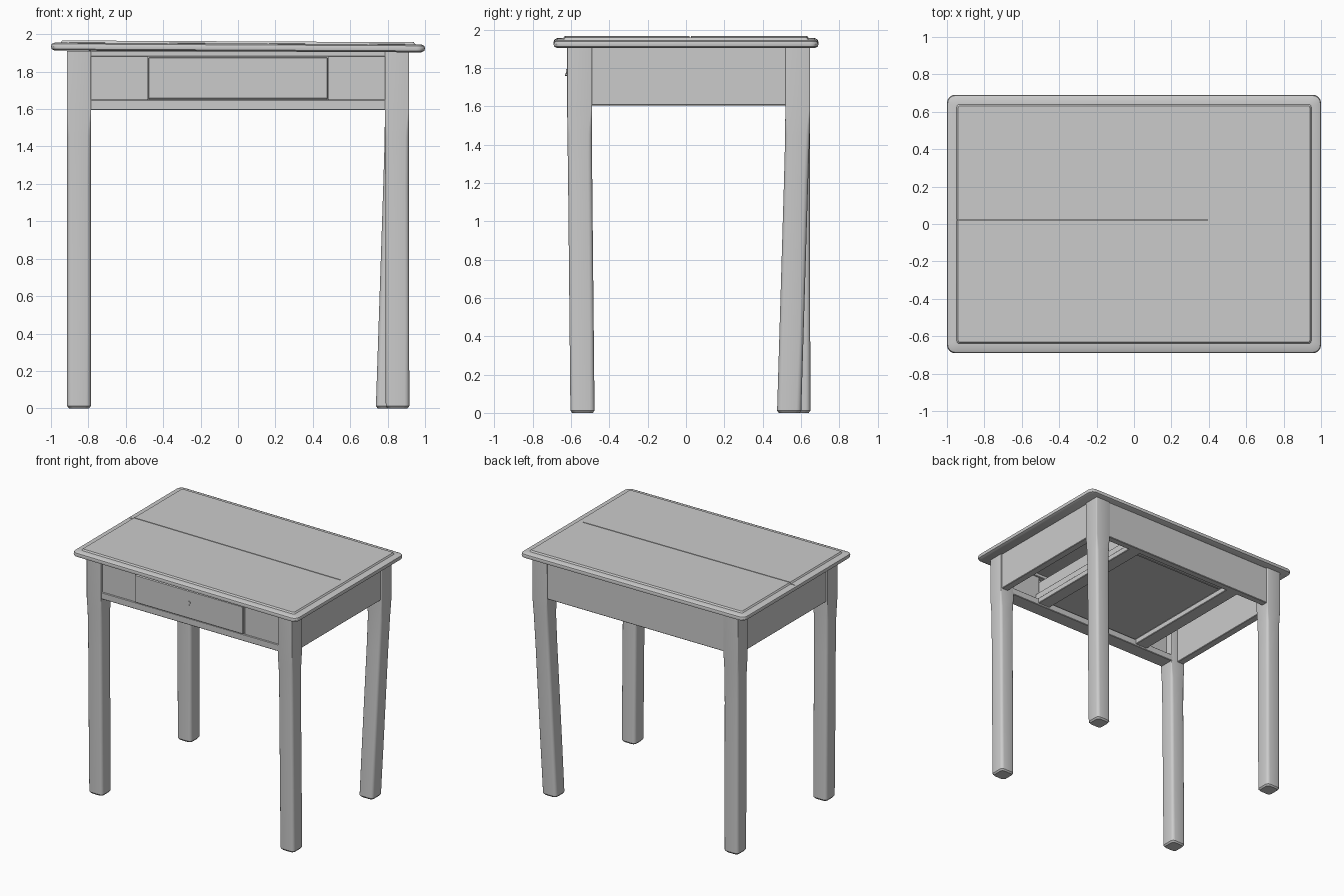
import bpy, bmesh, math
from mathutils import Vector

if "Cube" in bpy.data.objects:
    bpy.data.objects.remove(bpy.data.objects["Cube"])


def finish(name, bm, smooth=False):
    bmesh.ops.recalc_face_normals(bm, faces=bm.faces)
    mesh = bpy.data.meshes.new(name)
    bm.to_mesh(mesh)
    bm.free()
    ob = bpy.data.objects.new(name, mesh)
    bpy.context.collection.objects.link(ob)
    if smooth:
        bpy.ops.object.select_all(action='DESELECT')
        ob.select_set(True)
        bpy.context.view_layer.objects.active = ob
        bpy.ops.object.shade_smooth_by_angle(angle=math.radians(35))
    return ob


def box(name, x, y, z, bevel=0.004):
    bm = bmesh.new()
    bmesh.ops.create_cube(bm, size=1)
    for v in bm.verts:
        v.co = Vector([(a + b) / 2 + c * (b - a) for (a, b), c in zip((x, y, z), v.co)])
    if bevel:
        bmesh.ops.bevel(bm, geom=bm.edges[:], offset=bevel, segments=1, affect='EDGES')
    return finish(name, bm)


def loft(name, rings, seg=3, tilt=0.0):
    """Stack rounded rectangles: (centre x, centre y, half x, half y, radius, z)."""
    bm = bmesh.new()
    loops = []
    for cx, cy, hx, hy, r, z in rings:
        loop = []
        for q, (sx, sy) in enumerate(((1, 1), (-1, 1), (-1, -1), (1, -1))):
            for i in range(seg + 1):
                a = math.pi / 2 * (q + i / seg)
                px = cx + sx * (hx - r) + r * math.cos(a)
                py = cy + sy * (hy - r) + r * math.sin(a)
                loop.append(bm.verts.new((px, py, z + tilt * px)))
        loops.append(loop)
    for low, high in zip(loops, loops[1:]):
        for i in range(len(low)):
            j = (i + 1) % len(low)
            bm.faces.new((low[i], low[j], high[j], high[i]))
    bm.faces.new(loops[0][::-1])
    bm.faces.new(loops[-1])
    return finish(name, bm, True)


# Table top with stepped, rounded edge and a seam between its two boards
top = loft("table_top", [
    (0, 0, 0.980, 0.672, 0.035, 1.908),
    (0, 0, 0.996, 0.688, 0.042, 1.916),
    (0, 0, 1.000, 0.691, 0.044, 1.930),
    (0, 0, 0.996, 0.687, 0.042, 1.943),
    (0, 0, 0.980, 0.672, 0.035, 1.950),
    (0, 0, 0.948, 0.640, 0.015, 1.951),
    (0, 0, 0.940, 0.632, 0.012, 1.962)], seg=4, tilt=-0.005)
seam = box("seam_cutter", (-1.1, 0.9), (0.018, 0.025), (1.952, 2.0), 0)
seam.hide_render = True
seam.hide_set(True)
cut = top.modifiers.new("seam", 'BOOLEAN')
cut.operation = 'DIFFERENCE'
cut.object = seam
cut.solver = 'EXACT'


# Legs: square at the apron, softened corners below; the back right one is bent
def leg(name, cx, cy, dx, dy):
    rings = []
    for z, r, h in ((0, .025, .054), (.012, .025, .063), (.4, .022, .063), (.8, .022, .063),
                    (1.2, .022, .063), (1.45, .02, .064), (1.58, .006, .065), (1.91, .006, .065)):
        t = max(0, 1 - z / 1.5)
        rings.append((cx + dx * t, cy + dy * t, h, h, r, z))
    loft(name, rings)


leg("front_left_leg", -0.85, -0.555, 0, 0.015)
leg("front_right_leg", 0.85, -0.555, 0.003, 0.015)
leg("back_left_leg", -0.85, 0.583, 0, 0.003)
leg("back_right_leg", 0.85, 0.583, -0.05, -0.045)

# Aprons on both sides and at the back
for s, side in ((-1, "left"), (1, "right")):
    box(side + "_apron", sorted((s * 0.845, s * 0.905)), (-0.5, 0.53), (1.605, 1.91))
box("back_apron", (-0.8, 0.8), (0.585, 0.64), (1.605, 1.91))

# Front frame: rails above and below the drawer, panels beside it
box("front_top_rail", (-0.8, 0.8), (-0.61, -0.54), (1.88, 1.912))
box("front_bottom_rail", (-0.8, 0.8), (-0.612, -0.49), (1.595, 1.65))
for s, side in ((-1, "left"), (1, "right")):
    box(side + "_front_panel", sorted((s * 0.485, s * 0.8)), (-0.604, -0.55), (1.645, 1.885), 0)

# Drawer
box("drawer_front", (-0.482, 0.482), (-0.622, -0.57), (1.652, 1.878), 0.006)
for s, side in ((-1, "left"), (1, "right")):
    box(side + "_drawer_side", sorted((s * 0.445, s * 0.475)), (-0.575, 0.5), (1.66, 1.85))
box("drawer_back", (-0.46, 0.46), (0.48, 0.505), (1.66, 1.85))
box("drawer_bottom", (-0.46, 0.46), (-0.575, 0.5), (1.668, 1.682), 0)

# Runners and guides that carry the drawer
for s, side in ((-1, "left"), (1, "right")):
    box(side + "_drawer_runner", sorted((s * 0.43, s * 0.54)), (-0.5, 0.59), (1.61, 1.655))
    box(side + "_drawer_guide", sorted((s * 0.485, s * 0.52)), (-0.55, 0.59), (1.655, 1.72))

# Key plate with a small pin
for name, r, y, z, d in (("key_plate", 0.012, -0.623, 1.782, 0.008),
                         ("key_pin", 0.006, -0.624, 1.764, 0.012)):
    bpy.ops.mesh.primitive_cylinder_add(vertices=16, radius=r, depth=d,
                                        location=(0, y, z), rotation=(math.pi / 2, 0, 0))
    bpy.context.object.name = name
